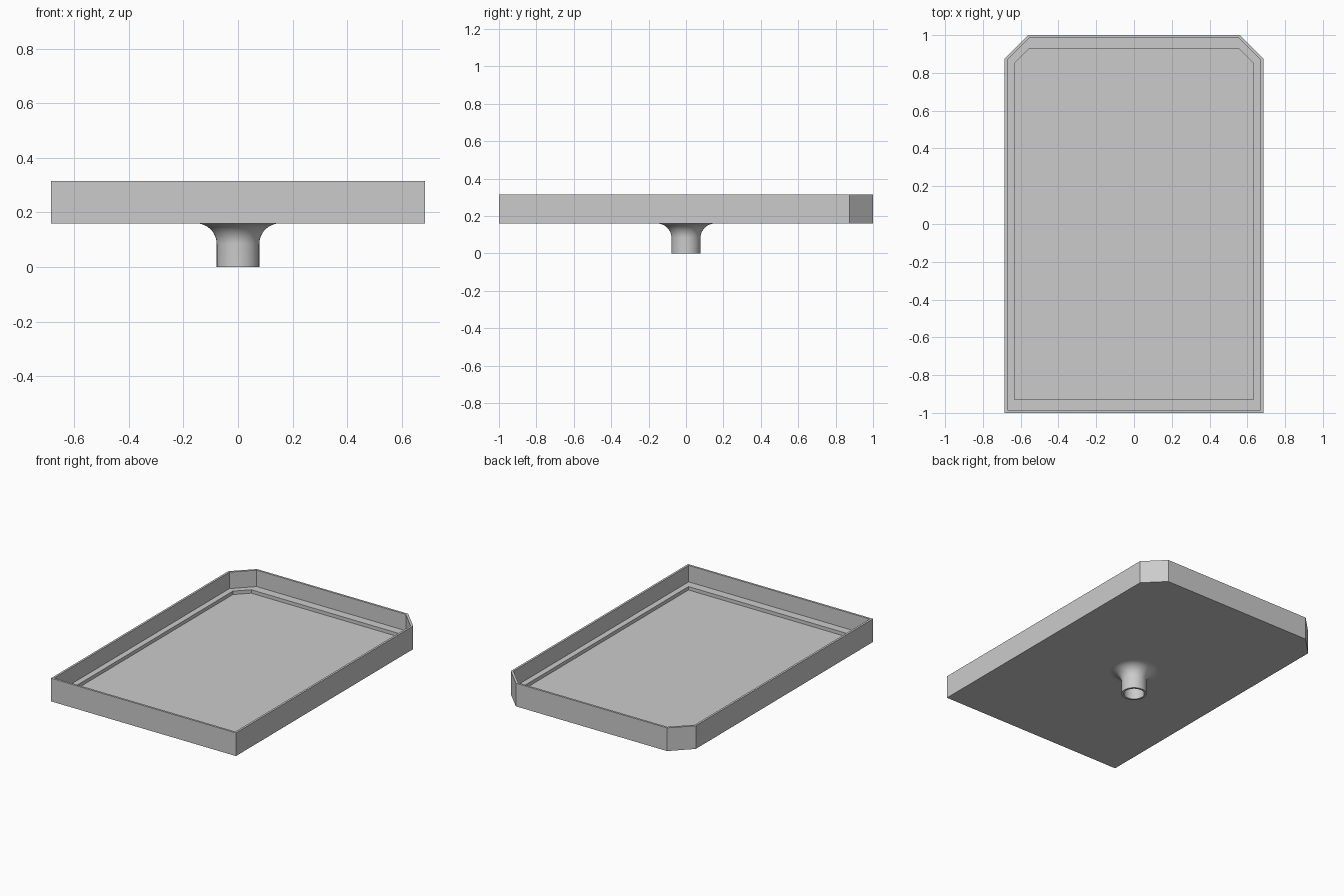
import bpy, bmesh, math

cube = bpy.data.objects.get("Cube")
if cube:
    bpy.data.objects.remove(cube)

grey = bpy.data.materials.new("light_grey")
grey.use_nodes = True
colour = (0.6, 0.6, 0.6, 1)
grey.diffuse_color = colour
grey.node_tree.nodes["Principled BSDF"].inputs["Base Color"].default_value = colour


def add_object(name, bm):
    bmesh.ops.recalc_face_normals(bm, faces=bm.faces)
    mesh = bpy.data.meshes.new(name)
    bm.to_mesh(mesh)
    bm.free()
    mesh.materials.append(grey)
    obj = bpy.data.objects.new(name, mesh)
    bpy.context.collection.objects.link(obj)
    return obj


def bridge(bm, a, b):
    for i in range(len(a)):
        j = (i + 1) % len(a)
        bm.faces.new((a[i], a[j], b[j], b[i]))


# Tray: rectangle with two clipped rear corners, stepped inwards to the floor
def outline(bm, x, y, clip, z):
    half = [(x, -y), (x, y - clip), (x - clip, y)]
    points = half + [(-px, py) for px, py in reversed(half)]
    return [bm.verts.new((px, py, z)) for px, py in points]


BASE, TOP, LEDGE, FLOOR = 0.16, 0.315, 0.205, 0.182
steps = [
    (0.685, 1.0, 0.125, BASE),
    (0.685, 1.0, 0.125, TOP),
    (0.671, 0.986, 0.119, TOP),
    (0.671, 0.986, 0.119, LEDGE),
    (0.633, 0.93, 0.08, LEDGE),
    (0.633, 0.93, 0.08, FLOOR),
]
bm = bmesh.new()
rings = [outline(bm, *s) for s in steps]
for a, b in zip(rings, rings[1:]):
    bridge(bm, a, b)
bm.faces.new(rings[0])
bm.faces.new(rings[-1])
add_object("tray", bm)

# Hollow stem flaring into the underside of the tray
RADIUS, BORE, FILLET, SIDES = 0.078, 0.064, 0.076, 64
profile = [(BORE, BASE), (BORE, 0), (RADIUS, 0)]
for i in range(13):
    t = math.radians(90 * i / 12)
    profile.append((RADIUS + FILLET * (1 - math.cos(t)),
                    BASE - FILLET * (1 - math.sin(t))))
bm = bmesh.new()
rings = []
for r, z in profile:
    angles = [math.tau * k / SIDES for k in range(SIDES)]
    rings.append([bm.verts.new((r * math.cos(a), r * math.sin(a), z)) for a in angles])
for a, b in zip(rings, rings[1:]):
    bridge(bm, a, b)
bm.faces.new(rings[0])
bm.faces.new(rings[-1])
stem = add_object("stem", bm)
# the closing discs duplicate the tray underside, so keep only the open tube
bm = bmesh.new()
bm.from_mesh(stem.data)
bmesh.ops.delete(bm, geom=[f for f in bm.faces if len(f.verts) == SIDES], context="FACES_ONLY")
bm.to_mesh(stem.data)
bm.free()

bpy.ops.object.select_all(action="DESELECT")
stem.select_set(True)
bpy.context.view_layer.objects.active = stem
bpy.ops.object.shade_smooth_by_angle(angle=math.radians(30))
